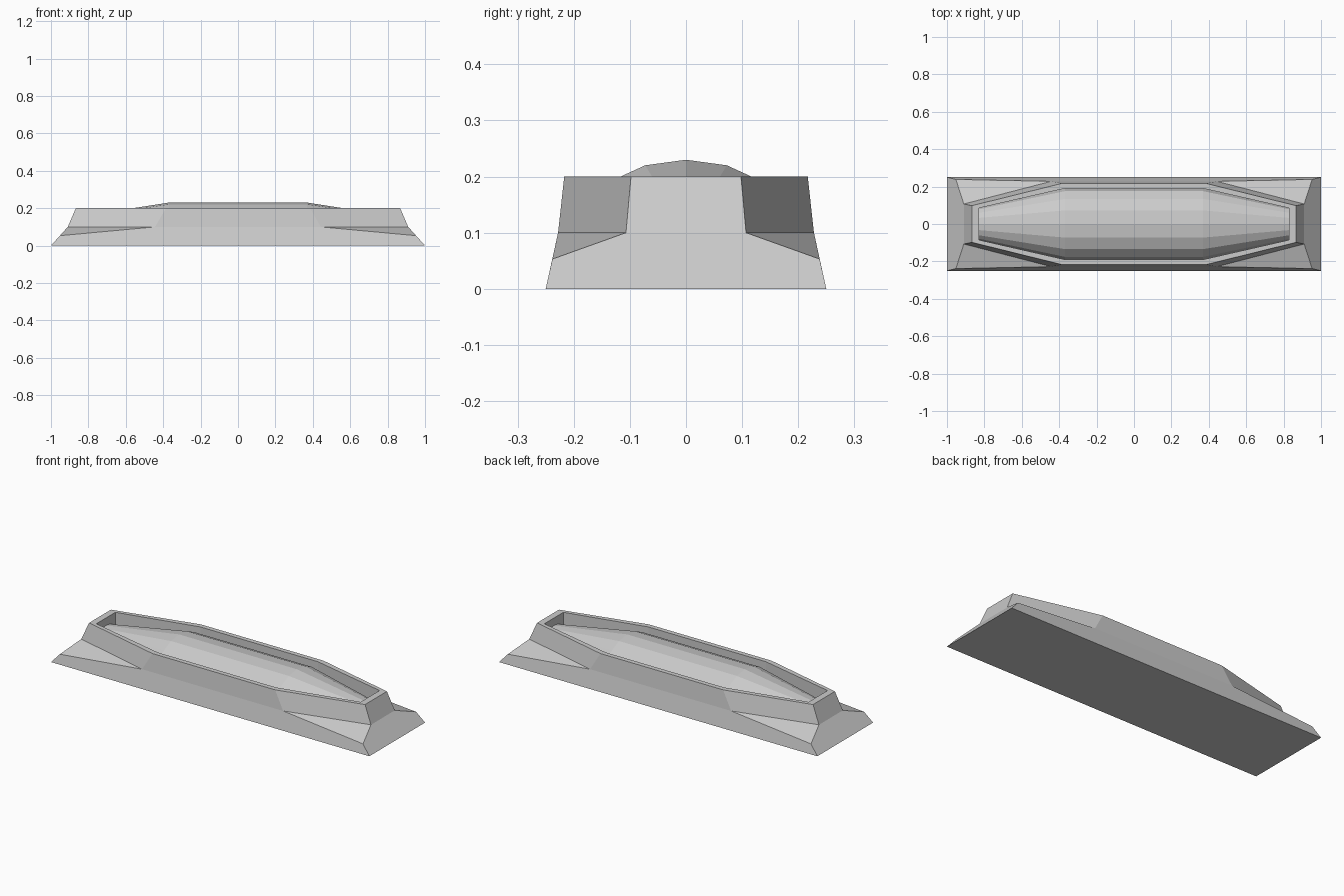
import bpy, bmesh
from math import sin, cos, pi

if "Cube" in bpy.data.objects:
    bpy.data.objects.remove(bpy.data.objects["Cube"])


def add_object(name, bm):
    bmesh.ops.recalc_face_normals(bm, faces=bm.faces[:])
    mesh = bpy.data.meshes.new(name)
    bm.to_mesh(mesh)
    bm.free()
    obj = bpy.data.objects.new(name, mesh)
    bpy.context.collection.objects.link(obj)
    return obj


def rect(bm, x, y, z):
    return [bm.verts.new((sx * x, sy * y, z))
            for sx, sy in ((1, -1), (1, 1), (-1, 1), (-1, -1))]


def octagon(bm, x_end, y_end, x_mid, y_mid, z):
    pts = [(x_end, -y_end), (x_end, y_end), (x_mid, y_mid), (-x_mid, y_mid)]
    pts += [(-x, -y) for x, y in pts]
    return [bm.verts.new((x, y, z)) for x, y in pts]


def bridge(bm, a, b):
    n = len(a)
    for i in range(n):
        j = (i + 1) % n
        bm.faces.new((a[i], a[j], b[j], b[i]))


# Casing: rectangular foot with chamfered corners rising into an octagonal wall
bm = bmesh.new()
foot = rect(bm, 1.0, 0.25, 0.0)
knee = rect(bm, 0.9523, 0.2383, 0.053)
waist = octagon(bm, 0.91, 0.107, 0.443, 0.228, 0.1)
rim_out = octagon(bm, 0.867, 0.098, 0.385, 0.217, 0.2)
rim_in = octagon(bm, 0.83, 0.085, 0.37, 0.19, 0.2)
well = octagon(bm, 0.83, 0.085, 0.37, 0.19, 0.1)

bm.faces.new(foot[::-1])
for i in range(4):
    j = (i + 1) % 4
    bm.faces.new((foot[i], foot[j], knee[j], waist[2 * i + 1], waist[2 * i], knee[i]))
    bm.faces.new((knee[i], waist[2 * i], waist[2 * i - 1]))
for a, b in ((waist, rim_out), (rim_out, rim_in), (rim_in, well)):
    bridge(bm, a, b)
bm.faces.new(well)
add_object("casing", bm)

# Domed cover: half-ellipse sections, shrinking towards both ends
bm = bmesh.new()
sections = []
for x, k in ((-0.83, 0.447), (-0.37, 1.0), (0.37, 1.0), (0.83, 0.447)):
    sections.append([bm.verts.new((x, 0.19 * k * cos(pi * i / 8),
                                   0.1 + 0.13 * k * sin(pi * i / 8)))
                     for i in range(9)])
for a, b in zip(sections, sections[1:]):
    for i in range(8):
        bm.faces.new((a[i], a[i + 1], b[i + 1], b[i]))
add_object("domed_cover", bm)
for f in bpy.data.objects["domed_cover"].data.polygons:
    if f.normal.z < 0:
        bpy.data.objects["domed_cover"].data.flip_normals()
        break
